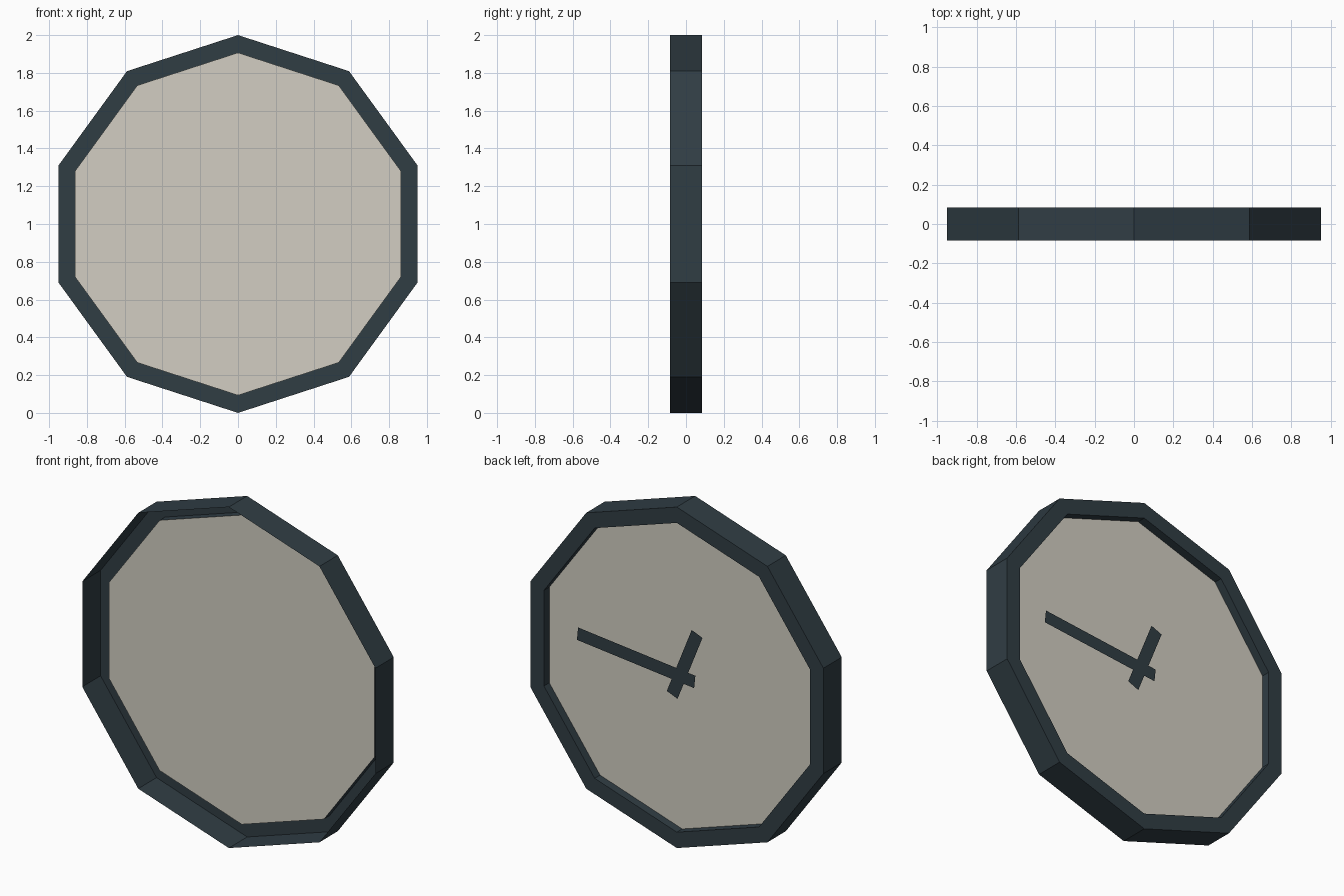
import bpy, bmesh, math
from mathutils import Vector

if "Cube" in bpy.data.objects:
    bpy.data.objects.remove(bpy.data.objects["Cube"])

SIDES = 10
CENTRE_Z = 1.0
R_OUT, R_IN = 1.0, 0.907
Y_OPEN, Y_RIM, Y_DIAL = -0.085, 0.085, 0.035


def material(name, srgb):
    m = bpy.data.materials.new(name)
    lin = [((c / 255 + 0.055) / 1.055) ** 2.4 for c in srgb]
    m.diffuse_color = (*lin, 1)
    m.use_nodes = True
    m.node_tree.nodes["Principled BSDF"].inputs["Base Color"].default_value = m.diffuse_color
    return m


def finish(name, bm, mat):
    me = bpy.data.meshes.new(name)
    bm.normal_update()
    bm.to_mesh(me)
    bm.free()
    me.materials.append(mat)
    ob = bpy.data.objects.new(name, me)
    bpy.context.collection.objects.link(ob)
    return ob


def ring(bm, r, y):
    # ten-sided loop with a corner at the top
    steps = [2 * math.pi * i / SIDES for i in range(SIDES)]
    return [bm.verts.new((r * math.sin(a), y, CENTRE_Z + r * math.cos(a))) for a in steps]


slate = material("dark slate", (48, 61, 68))
cream = material("warm cream", (210, 206, 194))

# Casing: thin outer wall open at the front, rim and recess wall at the back
bm = bmesh.new()
loops = [ring(bm, r, y) for r, y in
         ((R_OUT, Y_OPEN), (R_OUT, Y_RIM), (R_IN, Y_RIM), (R_IN, Y_DIAL))]
for a, b in zip(loops, loops[1:]):
    for i in range(SIDES):
        j = (i + 1) % SIDES
        bm.faces.new((a[i], b[i], b[j], a[j]))
bm.normal_update()
wall = next(f for f in bm.faces if all(abs(v.co.y - Y_RIM) < 1e-4 for v in f.verts))
if wall.normal.y < 0:
    bmesh.ops.reverse_faces(bm, faces=bm.faces[:])
finish("casing", bm, slate)

# Dial: flat recessed disc facing the back
bm = bmesh.new()
f = bm.faces.new(ring(bm, R_IN, Y_DIAL))
f.normal_update()
if f.normal.y < 0:
    f.normal_flip()
finish("dial", bm, cream)


def hand(name, degrees, tail, tip, y, width=0.075):
    # flat strip, angle measured clockwise as seen from the back
    t = math.radians(degrees)
    along = Vector((-math.sin(t), 0, math.cos(t)))
    side = Vector((math.cos(t), 0, math.sin(t))) * width / 2
    pivot = Vector((0, y, CENTRE_Z))
    bm = bmesh.new()
    f = bm.faces.new([bm.verts.new(pivot + along * l + side * s)
                      for l, s in ((-tail, -1), (-tail, 1), (tip, 1), (tip, -1))])
    f.normal_update()
    if f.normal.y < 0:
        f.normal_flip()
    finish(name, bm, slate)


# Hands
hand("hour_hand", 22, 0.137, 0.295, 0.055)
hand("minute_hand", 276, 0.098, 0.667, 0.058)
